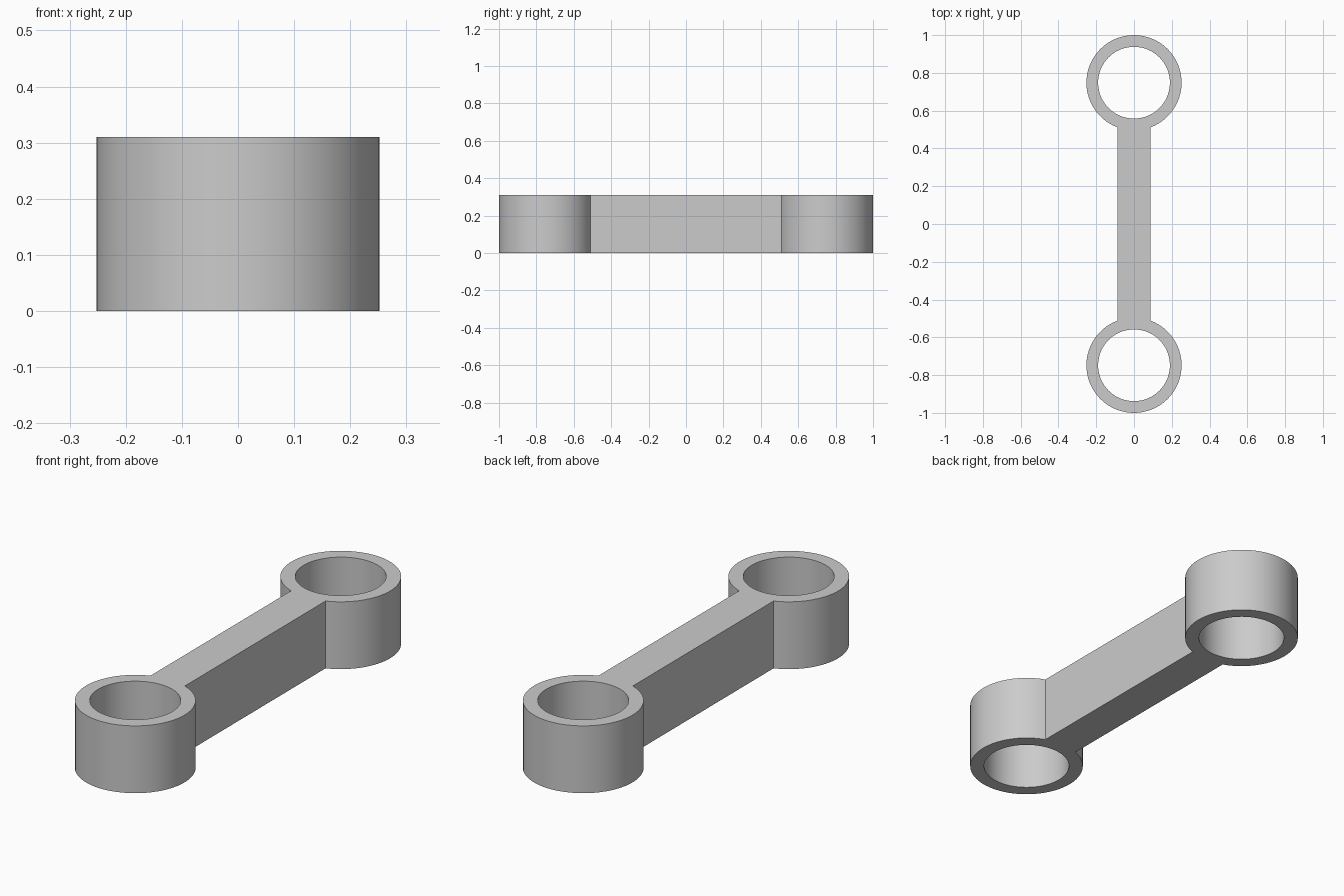
import bpy
import bmesh
from math import asin, cos, pi, sin

cube = bpy.data.objects.get("Cube")
if cube:
    bpy.data.objects.remove(cube, do_unlink=True)

HEIGHT = 0.31
OUTER, BORE = 0.252, 0.19
EYE_Y = 1 - OUTER
BAR_HALF = 0.088
ARC_STEPS, NECK_STEPS = 56, 8

# Matte grey metal
grey = bpy.data.materials.new("grey")
grey.use_nodes = True
colour = (0.6, 0.6, 0.6, 1)
grey.diffuse_color = colour
grey.node_tree.nodes["Principled BSDF"].inputs["Base Color"].default_value = colour

bm = bmesh.new()
neck = asin(BAR_HALF / OUTER)


def point(side, radius, angle):
    """Vertex on an eye; angle zero points along the bar to the other eye."""
    return bm.verts.new((side * radius * sin(angle),
                         side * (EYE_Y - radius * cos(angle)), 0))


def eye(side):
    """Flat ring, open at the neck; returns the neck edge for the bar."""
    angles = [neck + (2 * pi - 2 * neck) * i / ARC_STEPS for i in range(ARC_STEPS + 1)]
    outer = [point(side, OUTER, a) for a in angles]
    inner = [point(side, BORE, a) for a in angles]
    for i in range(ARC_STEPS):
        bm.faces.new((outer[i], outer[i + 1], inner[i + 1], inner[i]))
    throat = [point(side, BORE, -neck + 2 * neck * i / NECK_STEPS)
              for i in range(1, NECK_STEPS)]
    return [outer[-1], inner[-1]] + throat + [inner[0], outer[0]]


# Two eyes joined by the bar, then raised to full height
bm.faces.new(eye(1) + eye(-1))
bmesh.ops.recalc_face_normals(bm, faces=bm.faces)
raised = bmesh.ops.extrude_face_region(bm, geom=bm.faces[:], use_keep_orig=True)
top = [v for v in raised["geom"] if isinstance(v, bmesh.types.BMVert)]
bmesh.ops.translate(bm, verts=top, vec=(0, 0, HEIGHT))
bmesh.ops.recalc_face_normals(bm, faces=bm.faces)

mesh = bpy.data.meshes.new("connecting_link")
bm.to_mesh(mesh)
bm.free()
mesh.materials.append(grey)
link = bpy.data.objects.new("connecting_link", mesh)
bpy.context.collection.objects.link(link)

# Round walls smooth, rims and bar corners sharp
bpy.ops.object.select_all(action="DESELECT")
link.select_set(True)
bpy.context.view_layer.objects.active = link
bpy.ops.object.shade_smooth_by_angle(angle=pi / 6)
